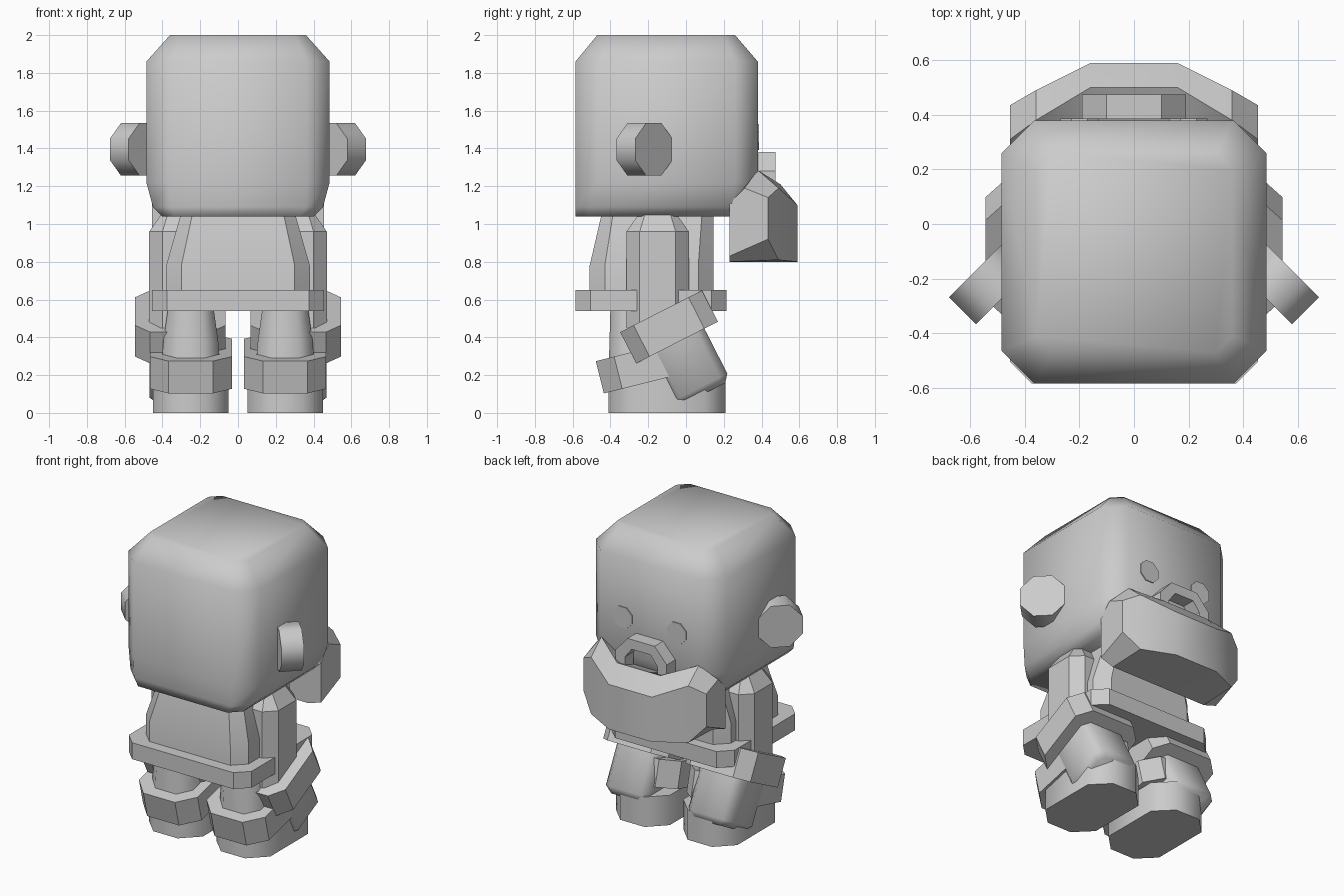
import bpy, bmesh
from math import radians, cos, sin, pi
from mathutils import Matrix, Vector

cube = bpy.data.objects.get("Cube")
if cube:
    bpy.data.objects.remove(cube, do_unlink=True)

grey = bpy.data.materials.new("plain_grey")
grey.use_nodes = True
COLOUR = (0.6, 0.6, 0.6, 1)
grey.diffuse_color = COLOUR
grey.node_tree.nodes["Principled BSDF"].inputs["Base Color"].default_value = COLOUR


def loft(name, rings, smooth=35, place=Matrix()):
    """Skin a list of rings of points, cap both ends and shade it."""
    bm = bmesh.new()
    loops = [[bm.verts.new(place @ Vector(p)) for p in ring] for ring in rings]
    n = len(loops[0])
    for a, b in zip(loops, loops[1:]):
        for i in range(n):
            j = (i + 1) % n
            bm.faces.new((a[i], a[j], b[j], b[i]))
    bm.faces.new(loops[0])
    bm.faces.new(loops[-1])
    bmesh.ops.recalc_face_normals(bm, faces=bm.faces)
    mesh = bpy.data.meshes.new(name)
    bm.to_mesh(mesh)
    bm.free()
    mesh.materials.append(grey)
    ob = bpy.data.objects.new(name, mesh)
    bpy.context.collection.objects.link(ob)
    bpy.ops.object.select_all(action='DESELECT')
    ob.select_set(True)
    bpy.context.view_layer.objects.active = ob
    if smooth:
        bpy.ops.object.shade_smooth_by_angle(angle=radians(smooth))
    return ob


def octagon(z, x, hx, y0, y1, c):
    """Rectangle with cut corners at height z."""
    a, b = x - hx, x + hx
    return [(a + c, y0, z), (b - c, y0, z), (b, y0 + c, z), (b, y1 - c, z),
            (b - c, y1, z), (a + c, y1, z), (a, y1 - c, z), (a, y0 + c, z)]


def tilt(y, z, degrees):
    return Matrix.Translation((0, y, z)) @ Matrix.Rotation(radians(degrees), 4, 'X')


def disc(name, centre, normal, radius, depth, smooth):
    """Eight sided disc standing on a flat side."""
    turn = Vector(normal).to_track_quat('Z', 'Y').to_matrix().to_4x4()
    ring = [(radius * cos(pi * (i + .5) / 4), radius * sin(pi * (i + .5) / 4))
            for i in range(8)]
    loft(name, [[(u, v, h) for u, v in ring] for h in (-depth / 2, depth / 2)],
         smooth, Matrix.Translation(centre) @ turn)


# Head: soft block with cut corners
loft("head", [octagon(1.04, 0, .40, -.585, .28, .07),
              octagon(1.09, 0, .45, -.585, .33, .09),
              octagon(1.22, 0, .485, -.585, .38, .12),
              octagon(1.86, 0, .485, -.585, .38, .12),
              octagon(2.0, 0, .36, -.47, .26, .06)], smooth=89)

# Torso and belt hem
loft("torso", [octagon(.54, 0, .38, -.51, .145, .08),
               octagon(.78, 0, .38, -.51, .145, .08),
               octagon(1.06, 0, .30, -.445, .145, .06)], smooth=20)
loft("tunic_hem", [octagon(z, 0, .455, -.585, .215, .08) for z in (.54, .65)], smooth=20)

# Moustache: half sections mirrored across the middle
half = [(.455, [(.23, .83), (.23, 1.11), (.31, 1.19), (.435, 1.14), (.435, .92)]),
        (.36, [(.23, .80), (.23, 1.11), (.38, 1.285), (.49, 1.19), (.49, .81)]),
        (.16, [(.23, .80), (.23, 1.10), (.50, 1.21), (.59, 1.10), (.59, .80)])]
stations = [(-x, s) for x, s in half] + [(x, s) for x, s in reversed(half)]
loft("moustache", [[(x, y, z) for y, z in s] for x, s in stations])

# Nose: arched bar
outer = [(-.19, 1.17), (-.19, 1.28), (-.10, 1.38), (.10, 1.38), (.19, 1.28), (.19, 1.17)]
inner = [(-.12, 1.17), (-.12, 1.25), (-.07, 1.315), (.07, 1.315), (.12, 1.25), (.12, 1.17)]
loft("nose", [[(a[0], .385, a[1]), (a[0], .475, a[1]), (b[0], .475, b[1]), (b[0], .385, b[1])]
              for a, b in zip(outer, inner)])

for side, s in (("left", 1), ("right", -1)):
    # Ear and eye
    disc(side + "_ear", (s * .53, -.22, 1.395), (s, 1, 0), .15, .14, 50)
    disc(side + "_eye", (s * .2, .382, 1.46), (0, 1, 0), .075, .009, 0)

    # Arm, cuff and hand
    x = s * .305
    loft(side + "_upper_arm", [octagon(.45, x, .165, -.315, .015, .07),
                               octagon(.96, x, .165, -.315, .015, .07),
                               octagon(1.06, x, .095, -.245, -.055, .03)], smooth=20)
    bend = tilt(-.09, .455, 27)
    loft(side + "_sleeve_cuff", [octagon(z, x, .24, -.243, .243, .08) for z in (-.093, .093)],
         place=bend, smooth=20)
    loft(side + "_hand", [octagon(-.40, x, .13, -.13, .13, .04),
                          octagon(-.36, x, .163, -.163, .163, .045),
                          octagon(0, x, .163, -.163, .163, .045)], place=bend, smooth=60)

    # Leg, boot cuff and foot
    x = s * .25
    loft(side + "_leg", [octagon(.2, x, .16, -.41, .02, .08),
                         octagon(.38, x, .145, -.405, .02, .07),
                         octagon(.56, x, .12, -.40, .02, .06)], smooth=50)
    loft(side + "_boot_cuff", [octagon(z, x, .217, -.295, .295, .1) for z in (-.088, .088)],
         place=tilt(-.17, .26, 14), smooth=20)
    loft(side + "_foot", [octagon(z, x, .2, -.41, .21, .11) for z in (0, .2)], smooth=50)
